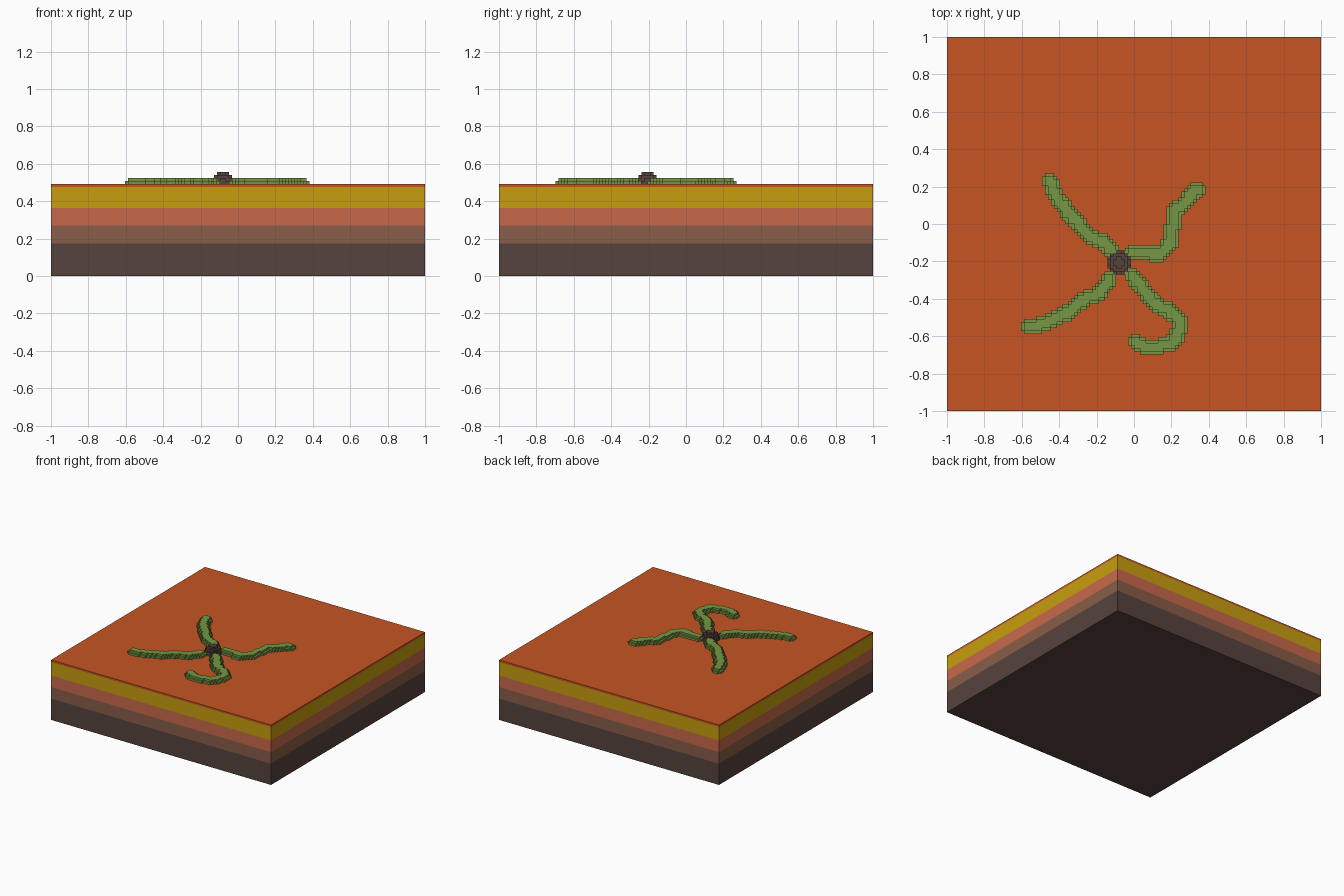
import bpy, bmesh, math
from mathutils import Vector

cube = bpy.data.objects.get("Cube")
if cube:
    bpy.data.objects.remove(cube, do_unlink=True)

V = 2 / 126          # edge of one small cube
GROUND = 31          # ground height in cubes


def material(name, rgb):
    lin = [((c / 255 + 0.055) / 1.055) ** 2.4 for c in rgb] + [1]
    m = bpy.data.materials.new(name)
    m.use_nodes = True
    m.diffuse_color = lin
    bsdf = m.node_tree.nodes["Principled BSDF"]
    bsdf.inputs["Base Color"].default_value = lin
    bsdf.inputs["Roughness"].default_value = 0.9
    return m


DARK = material("dark brown", (86, 67, 61))
BROWN = material("brown", (137, 93, 72))
CLAY = material("clay pink", (200, 105, 74))
OCHRE = material("ochre yellow", (200, 157, 14))
ORANGE = material("burnt orange", (199, 85, 36))
GREEN = material("leaf green", (117, 151, 68))


def add_object(name, bm, mats):
    mesh = bpy.data.meshes.new(name)
    bm.to_mesh(mesh)
    bm.free()
    for m in mats:
        mesh.materials.append(m)
    obj = bpy.data.objects.new(name, mesh)
    bpy.context.collection.objects.link(obj)
    return obj


# Ground block: one box, sliced into coloured strata by height
def build_ground():
    levels = [11, 17, 23, 30]
    bm = bmesh.new()
    bmesh.ops.create_cube(bm, size=2)
    for v in bm.verts:
        v.co.z = GROUND * V if v.co.z > 0 else 0
    for k in levels:
        bmesh.ops.bisect_plane(bm, geom=bm.verts[:] + bm.edges[:] + bm.faces[:],
                               plane_co=(0, 0, k * V), plane_no=(0, 0, 1))
    for f in bm.faces:
        z = f.calc_center_median().z
        f.material_index = sum(z > k * V for k in levels)
    add_object("ground_block", bm, [DARK, BROWN, CLAY, OCHRE, ORANGE])


# Cubes whose centres lie inside a ball (all measured in cubes)
def ball(center, radius):
    lo = [math.floor(c - radius) for c in center]
    hi = [math.ceil(c + radius) for c in center]
    return {(x, y, z)
            for x in range(lo[0], hi[0]) for y in range(lo[1], hi[1])
            for z in range(GROUND - 1, hi[2])
            if (Vector((x + .5, y + .5, z + .5)) - Vector(center)).length <= radius}


# Outer skin of a set of cubes
def skin(name, cells, mat):
    bm = bmesh.new()
    verts = {}

    def vert(p):
        if p not in verts:
            verts[p] = bm.verts.new([c * V for c in p])
        return verts[p]

    for cell in sorted(cells):
        for axis in range(3):
            u, w = (axis + 1) % 3, (axis + 2) % 3
            for side in (0, 1):
                nb = list(cell)
                nb[axis] += 2 * side - 1
                if tuple(nb) in cells:
                    continue
                quad = []
                for a, b in ((0, 0), (1, 0), (1, 1), (0, 1)):
                    p = list(cell)
                    p[axis] += side
                    p[u] += a
                    p[w] += b
                    quad.append(vert(tuple(p)))
                bm.faces.new(quad if side else quad[::-1])
    return add_object(name, bm, [mat])


# Drag a small round brush along a path lying on the ground
def stroke(path):
    cells = set()
    for a, b in zip(path, path[1:]):
        a, b = Vector(a) / V, Vector(b) / V
        steps = max(1, math.ceil((b - a).length))
        for i in range(steps + 1):
            p = a.lerp(b, i / steps)
            cells |= ball((math.floor(p.x) + .5, math.floor(p.y) + .5, GROUND - .5), 2.5)
    return cells


build_ground()

# Central bud: half ball resting on the ground
bud = ball((-5, -13, GROUND), 4)
skin("center_bud", bud, DARK)

# Four creeping vines
vines = {
    "vine_back_right": [(-.45, .23), (-.41, .13), (-.34, .05), (-.24, -.06),
                        (-.16, -.10), (-.125, -.14)],
    "vine_back_left": [(-.015, -.145), (.06, -.15), (.13, -.165), (.19, -.11),
                       (.21, 0), (.22, .07), (.28, .12), (.335, .19)],
    "vine_front_left": [(-.01, -.27), (.05, -.35), (.10, -.42), (.18, -.46),
                        (.24, -.51), (.245, -.57), (.21, -.63), (.12, -.66),
                        (.05, -.655), (.01, -.63)],
    "vine_front_right": [(-.13, -.30), (-.19, -.37), (-.27, -.41), (-.35, -.47),
                         (-.45, -.52), (-.565, -.555)],
}
taken = set(bud)
for name, path in vines.items():
    cells = stroke(path) - taken
    taken |= cells
    skin(name, cells, GREEN)
